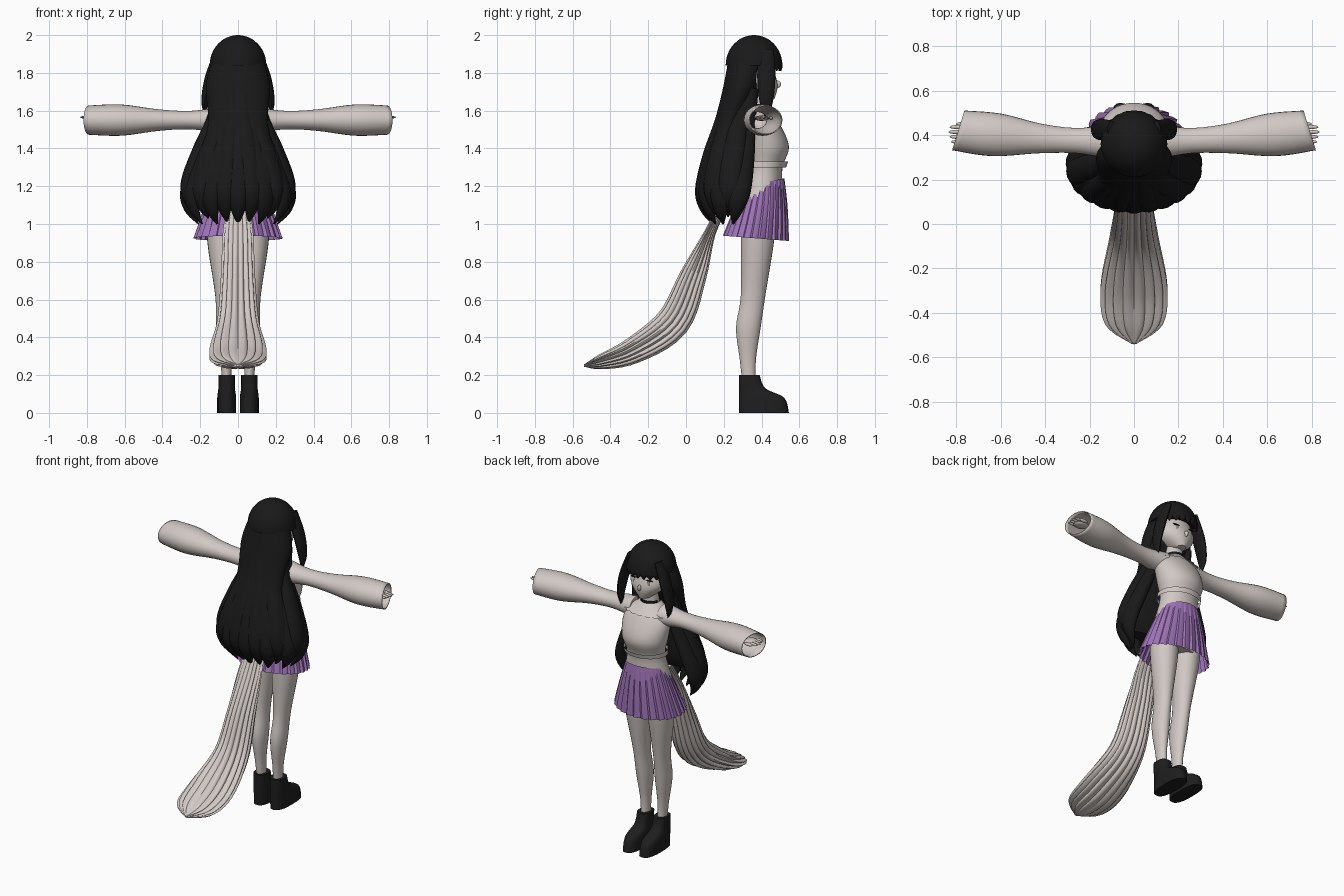
import bpy, bmesh, math
from mathutils import Vector

if "Cube" in bpy.data.objects:
    bpy.data.objects.remove(bpy.data.objects["Cube"])


def material(name, red, green, blue):
    mat = bpy.data.materials.new(name)
    mat.use_nodes = True
    colour = (red, green, blue, 1)
    mat.diffuse_color = colour
    mat.node_tree.nodes["Principled BSDF"].inputs["Base Color"].default_value = colour
    return mat


PALE = material("pale_cloth_and_skin", .64, .58, .55)
BLACK = material("black_hair", .01, .01, .01)
BOOT = material("dark_leather", .014, .013, .013)
PURPLE = material("purple_pleats", .34, .17, .47)
GREY = material("grey_iris", .3, .28, .28)


def finish(name, bm, mat, angle=40):
    """Turn a bmesh into a smooth shaded object with sharp creases."""
    bmesh.ops.recalc_face_normals(bm, faces=bm.faces)
    mesh = bpy.data.meshes.new(name)
    bm.to_mesh(mesh)
    bm.free()
    mesh.materials.append(mat)
    part = bpy.data.objects.new(name, mesh)
    bpy.context.collection.objects.link(part)
    bpy.ops.object.select_all(action="DESELECT")
    part.select_set(True)
    bpy.context.view_layer.objects.active = part
    bpy.ops.object.shade_smooth_by_angle(angle=math.radians(angle))
    return part


def ball(name, centre, radii, mat):
    bm = bmesh.new()
    bmesh.ops.create_uvsphere(bm, u_segments=16, v_segments=10, radius=1)
    bmesh.ops.scale(bm, vec=Vector(radii), verts=bm.verts)
    bmesh.ops.translate(bm, vec=Vector(centre), verts=bm.verts)
    return finish(name, bm, mat)


def spline(rows, steps):
    """Catmull-Rom curve through rows of numbers."""
    last = len(rows) - 1
    result = []
    for i in range(last):
        near = [rows[max(0, min(last, i + k))] for k in (-1, 0, 1, 2)]
        for s in range(steps):
            t = s / steps
            result.append([.5 * (2 * b + (c - a) * t + (2 * a - 5 * b + 4 * c - d) * t * t
                                 + (3 * b - a - 3 * c + d) * t ** 3)
                           for a, b, c, d in zip(*near)])
    return result + [list(rows[last])]


def loft(name, rows, mat, side=(1, 0, 0), sides=24, steps=5, closed=(True, True),
         wave=None, power=1, warp=None, upright=False, angle=40):
    """Skin elliptic rings; each row is x, y, z, half width, half depth."""
    rows = spline(rows, steps)
    points = [Vector(row[:3]) for row in rows]
    last = len(rows) - 1
    bm = bmesh.new()
    rings = []
    for i, row in enumerate(rows):
        along = (points[min(i + 1, last)] - points[max(i - 1, 0)]).normalized()
        if upright:
            along = Vector((0, 0, -1))
        across = Vector(side)
        across = (across - along * across.dot(along)).normalized()
        outward = along.cross(across)
        ring = []
        for k in range(sides):
            turn = math.tau * k / sides
            c, s = math.cos(turn), math.sin(turn)
            swell = wave(k, i / last) if wave else 1
            p = (points[i] + across * math.copysign(abs(c) ** power, c) * row[3] * swell
                 + outward * math.copysign(abs(s) ** power, s) * row[4] * swell)
            ring.append(bm.verts.new(warp(p) if warp else p))
        rings.append(ring)
    for low, high in zip(rings, rings[1:]):
        for k in range(sides):
            j = (k + 1) % sides
            bm.faces.new((low[k], low[j], high[j], high[k]))
    for ring, cap in zip((rings[0], rings[last]), closed):
        if cap:
            bm.faces.new(ring)
    return finish(name, bm, mat, angle)


def tower(name, levels, mat, x=0, lean=0, **options):
    """Stack of level rings; each level is z, back y, front y, half width."""
    rows = [(x + lean * z, (back + front) / 2, z, width, (front - back) / 2)
            for z, back, front, width in levels]
    return loft(name, rows, mat, upright=True, **options)


# Head, nose, neck and choker
tower("head", [(1.93, .3, .43, .06), (1.8, .25, .47, .125), (1.73, .27, .485, .11),
               (1.665, .36, .47, .035)], PALE, sides=32)
ball("nose", (0, .483, 1.74), (.01, .02, .02), PALE)
tower("neck", [(1.7, .33, .42, .05), (1.55, .31, .43, .06)], PALE)
tower("choker", [(1.635, .32, .43, .054), (1.615, .32, .43, .056)], BLACK)

# Torso, ragged collar and shirt hem
tower("torso", [(1.615, .32, .43, .05), (1.54, .3, .49, .15), (1.41, .31, .545, .15),
                (1.29, .32, .51, .125), (1.1, .27, .51, .16), (.95, .27, .48, .16)],
      PALE, sides=36)
tower("ragged_collar", [(1.62, .31, .43, .06), (1.56, .29, .49, .16)], PALE, sides=36,
      closed=(False, False), wave=lambda k, t: 1 + .1 * t * (k % 2 - .5))
tower("shirt_hem", [(1.33, .3, .54, .14), (1.3, .3, .53, .14)], PALE, sides=36,
      closed=(False, False))


# Pleated skirt whose waist dips at the back
def skirt_tilt(p):
    height = min(1, (p.z - .92) / .3)
    return Vector((p.x, p.y, p.z + (p.y - .42) * (.3 * height - .08)))


PLEAT = (0, .012, .024, -.024)
tower("pleated_skirt", [(1.22, .3, .52, .13), (1.08, .25, .535, .18), (.92, .2, .54, .23)],
      PURPLE, sides=104, closed=(False, False), warp=skirt_tilt, angle=25,
      wave=lambda k, t: 1 + PLEAT[k % len(PLEAT)] * (.4 + t))

for name, sign in (("left", 1), ("right", -1)):
    # Leg and boot
    tower(name + "_leg", [(1.08, .29, .48, .08), (.9, .29, .465, .08), (.62, .29, .42, .047),
                          (.45, .265, .395, .046), (.28, .285, .37, .029), (.14, .3, .37, .026)],
          PALE, x=sign * .055, lean=sign * .03)
    tower(name + "_boot", [(.2, .28, .39, .043), (.13, .28, .42, .044), (.08, .28, .52, .05),
                           (0, .28, .545, .05)], BOOT, x=sign * .06, power=.75)

    # Flared sleeve with a slanted open cuff
    def cuff_slant(p):
        return Vector((p.x - sign * p.x * p.x * (p.y - .37) * .3, p.y, p.z))

    arm = [(.1, .08), (.25, .057), (.42, .066), (.62, .096), (.8, .09)]
    sleeve = loft(name + "_sleeve",
                  [(sign * x, .37 + .08 * x * x, 1.55, r, r * .86) for x, r in arm],
                  PALE, side=(0, 1, 0), sides=28, closed=(True, False), warp=cuff_slant)
    sleeve.modifiers.new("thickness", "SOLIDIFY").thickness = .006

    # Hand
    ball(name + "_palm", (sign * .75, .4, 1.56), (.05, .04, .014), PALE)
    ball(name + "_thumb", (sign * .77, .45, 1.56), (.03, .01, .01), PALE)
    for j in range(4):
        bend = abs(j - 2) * .006
        ball(f"{name}_finger_{j + 1}", (sign * (.8 - bend), .37 + .022 * j, 1.565),
             (.036, .009, .008), PALE)

    # Eye
    ball(name + "_iris", (sign * .048, .464, 1.77), (.015, .006, .02), GREY)
    ball(name + "_lash", (sign * .052, .462, 1.793), (.03, .008, .004), BLACK)

    # Long lock hanging beside the cheek
    loft(name + "_cheek_lock",
         [(sign * x, .425, z, w, w * 2) for x, z, w in
          ((.1, 1.92, .02), (.15, 1.78, .024), (.176, 1.65, .018), (.17, 1.56, .003))],
         BLACK, sides=12)

# Domed hair crown and the mass of hair down the back
dome = []
for step in range(9):
    rise = math.radians(5 + step * 85 / 8)
    reach = .15 * math.sin(rise)
    dome.append((1.84 + .16 * math.cos(rise), .36 - reach, .36 + reach, reach))
tower("hair_crown", dome, BLACK, sides=40, steps=2)
tower("hair_back", [(1.9, .23, .42, .12), (1.74, .2, .4, .17), (1.52, .15, .3, .16),
                    (1.24, .06, .26, .23), (1.14, .1, .22, .18)], BLACK, sides=40)

# Bangs across the brow
for j in range(9):
    turn = math.radians(16 * (j - 4))
    x, y = .14 * math.sin(turn), .36 + .14 * math.cos(turn)
    loft(f"bang_{j + 1}", [(x * .8, y - .03, 1.93, .02, .01), (x, y, 1.85, .027, .011),
                           (x, y, 1.81, .004, .004)],
         BLACK, side=(math.cos(turn), -math.sin(turn), 0), sides=10)

# Long locks fanned around the back: height, fan width, fan depth, lock width
FALL = [(1.72, .12, .11, .04), (1.54, .13, .13, .045), (1.36, .2, .16, .06),
        (1.18, .265, .175, .062), (1.08, .26, .15, .04), (1, .21, .1, .005)]
for j in range(13):
    turn = math.radians(16 * (j - 6))
    s, c = math.sin(turn), math.cos(turn)
    shorter = .04 * (j % 2) * abs(s)
    lock = []
    for z, wide, deep, width in FALL:
        centre = .24 + .13 * (z - 1)
        lock.append((wide * s, centre - deep * c, z + shorter, width, width * .67))
    loft(f"back_lock_{j + 1}", lock, BLACK, side=(c, s, 0), sides=14)

# Fluted bushy tail: y, z, half width, half thickness
TAIL = [(.22, 1.14, .05, .03), (.13, .96, .08, .03), (.04, .73, .09, .07), (-.07, .48, .11, .09),
        (-.28, .33, .15, .07), (-.45, .27, .13, .04), (-.54, .25, .01, .006)]
loft("tail", [(0, *row) for row in TAIL], PALE, sides=96, angle=50,
     wave=lambda k, t: .86 + .16 * abs(math.sin(math.pi * k / 6)))
